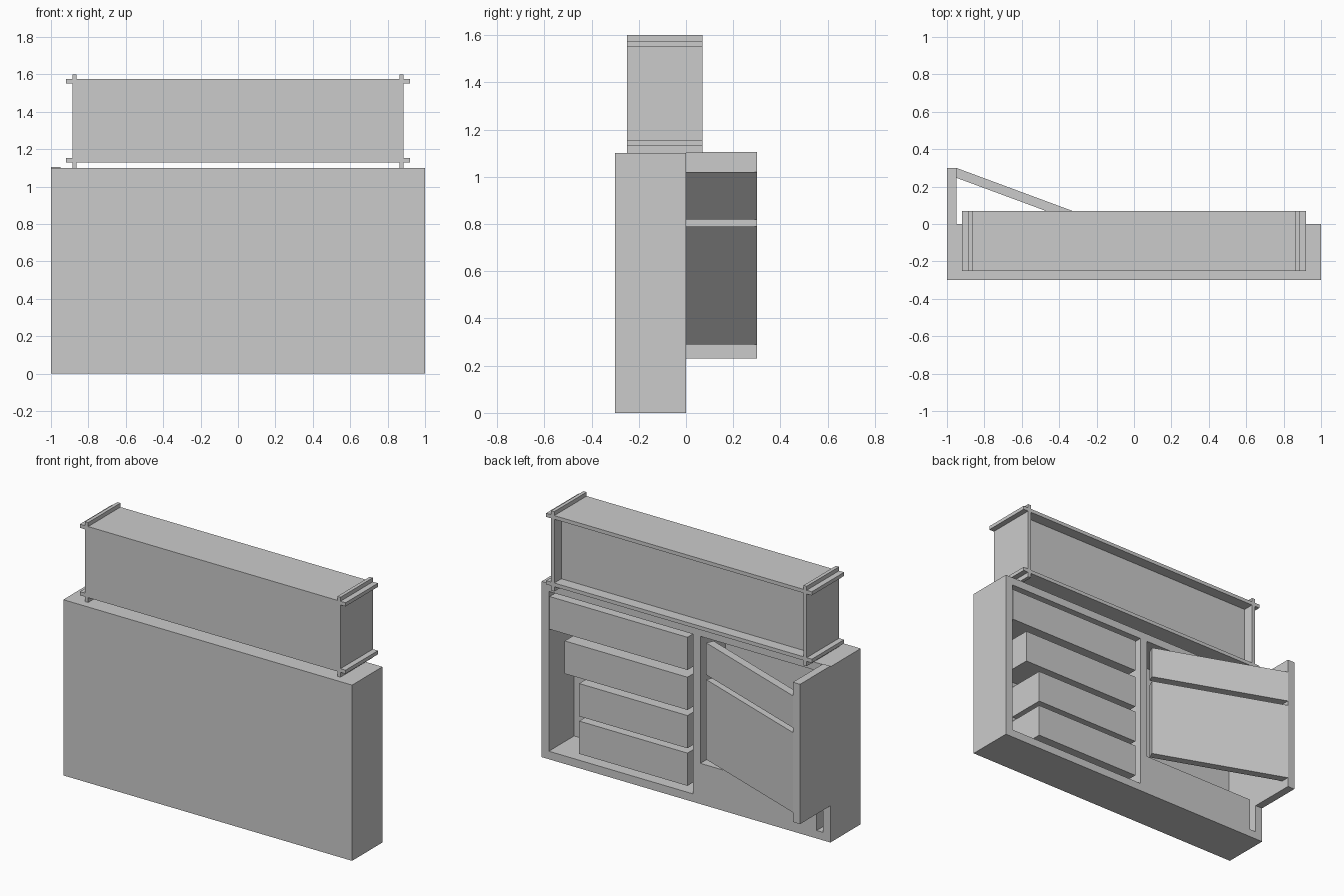
import bpy, bmesh
from mathutils import Vector

if "Cube" in bpy.data.objects:
    bpy.data.objects.remove(bpy.data.objects["Cube"])


def prism(name, base, sweep):
    """Extrude a flat polygon along a vector."""
    bm = bmesh.new()
    face = bm.faces.new([bm.verts.new(p) for p in base])
    ext = bmesh.ops.extrude_face_region(bm, geom=[face])
    moved = [v for v in ext["geom"] if isinstance(v, bmesh.types.BMVert)]
    bmesh.ops.translate(bm, verts=moved, vec=Vector(sweep))
    bmesh.ops.recalc_face_normals(bm, faces=bm.faces)
    mesh = bpy.data.meshes.new(name)
    bm.to_mesh(mesh)
    bm.free()
    obj = bpy.data.objects.new(name, mesh)
    bpy.context.collection.objects.link(obj)
    return obj


def box(name, x, y, z):
    base = [(x[0], y[0], z[0]), (x[1], y[0], z[0]),
            (x[1], y[1], z[0]), (x[0], y[1], z[0])]
    return prism(name, base, (0, 0, z[1] - z[0]))


def cut(target, cutter):
    mod = target.modifiers.new("cut", 'BOOLEAN')
    mod.operation = 'DIFFERENCE'
    mod.solver = 'EXACT'
    mod.object = cutter
    bpy.context.view_layer.objects.active = target
    bpy.ops.object.modifier_apply(modifier=mod.name)
    bpy.data.objects.remove(cutter)


# Counter carcass with a drawer bay and a stepped cupboard bay
carcass = box("counter_carcass", (-1, 1), (-0.3, 0), (0, 1.1))
cut(carcass, box("drawer_bay_cutter", (-0.05, 0.95), (-0.25, 0.1), (0.05, 1.05)))
bay = [(-0.95, 0.05), (-0.905, 0.05), (-0.905, 0.255), (-0.1, 0.255),
       (-0.1, 1.05), (-0.95, 1.05)]
cut(carcass, prism("cupboard_bay_cutter", [(x, -0.25, z) for x, z in bay], (0, 0.35, 0)))

# Drawers, narrower towards the bottom
for i, (right, top) in enumerate([(0.945, 1.02), (0.84, 0.77), (0.74, 0.53), (0.74, 0.295)]):
    box(f"drawer_{i + 1}", (-0.01, right), (-0.25, 0), (top - 0.205, top))

# Side wing projecting behind the counter
box("side_wing", (-1, -0.95), (0, 0.3), (0.23, 1.105))

# Slanted panels between the wing and the cupboard bay
for name, z0, z1 in [("upper_slanted_panel", 0.82, 1.02), ("lower_slanted_panel", 0.29, 0.79)]:
    plan = [(-0.95, 0.3), (-0.14, 0), (-0.16, -0.045), (-0.95, 0.247)]
    prism(name, [(x, y, z0) for x, y in plan], (0, 0, z1 - z0))

# Raised display shelf: core, long boards and end boards
depth = (-0.25, 0.07)
box("shelf_core", (-0.865, 0.865), (-0.25, 0), (1.15, 1.555))
for name, z0, z1 in [("shelf_bottom_board", 1.13, 1.153), ("shelf_top_board", 1.552, 1.575)]:
    box(name, (-0.92, 0.92), depth, (z0, z1))
for name, s in [("shelf_end_left", -1), ("shelf_end_right", 1)]:
    box(name, sorted((s * 0.863, s * 0.885)), depth, (1.1, 1.6))
